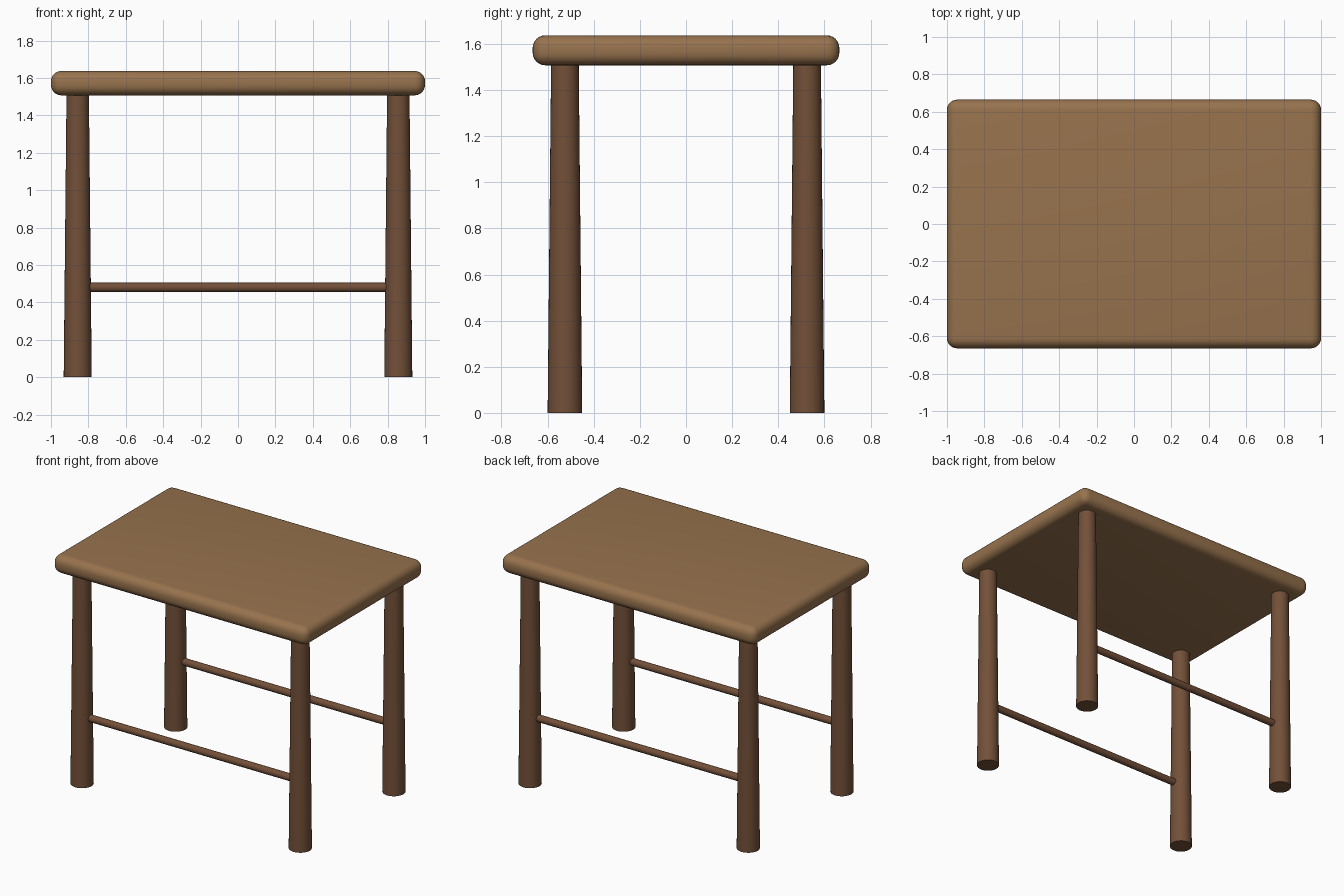
import bpy
import math

cube = bpy.data.objects.get("Cube")
if cube:
    bpy.data.objects.remove(cube, do_unlink=True)


def material(name, color):
    mat = bpy.data.materials.new(name)
    mat.use_nodes = True
    mat.diffuse_color = color
    bsdf = next(n for n in mat.node_tree.nodes if n.type == 'BSDF_PRINCIPLED')
    bsdf.inputs["Base Color"].default_value = color
    return mat


light_wood = material("light wood", (0.31, 0.17, 0.075, 1))
dark_wood = material("dark wood", (0.17, 0.08, 0.04, 1))


def finish(name, mat):
    obj = bpy.context.object
    obj.name = name
    obj.data.materials.append(mat)
    return obj


def smooth():
    bpy.ops.object.shade_smooth_by_angle(angle=math.radians(35))


LEG_X, LEG_Y = 0.857, 0.525
TOP_Z, UNDERSIDE_Z = 1.637, 1.507

# Rounded slab for the table top
bpy.ops.mesh.primitive_cube_add(size=1, location=(0, 0, (TOP_Z + UNDERSIDE_Z) / 2))
top = finish("table_top", light_wood)
top.scale = (2, 1.33, TOP_Z - UNDERSIDE_Z)
bpy.ops.object.transform_apply(location=False, rotation=False, scale=True)
bevel = top.modifiers.new("rounded edges", 'BEVEL')
bevel.width = 0.055
bevel.segments = 6
bpy.ops.object.modifier_apply(modifier=bevel.name)
smooth()

for sy, depth_name in ((-1, "front"), (1, "back")):
    # Legs taper towards the top
    for sx, side_name in ((-1, "right"), (1, "left")):
        bpy.ops.mesh.primitive_cone_add(
            vertices=32, radius1=0.075, radius2=0.06, depth=UNDERSIDE_Z,
            location=(sx * LEG_X, sy * LEG_Y, UNDERSIDE_Z / 2))
        finish(f"{depth_name}_{side_name}_leg", dark_wood)
        smooth()

    # Round stretcher between each pair of legs
    bpy.ops.mesh.primitive_cylinder_add(
        vertices=24, radius=0.025, depth=2 * LEG_X,
        location=(0, sy * LEG_Y, 0.48), rotation=(0, math.pi / 2, 0))
    finish(f"{depth_name}_stretcher", dark_wood)
    smooth()
